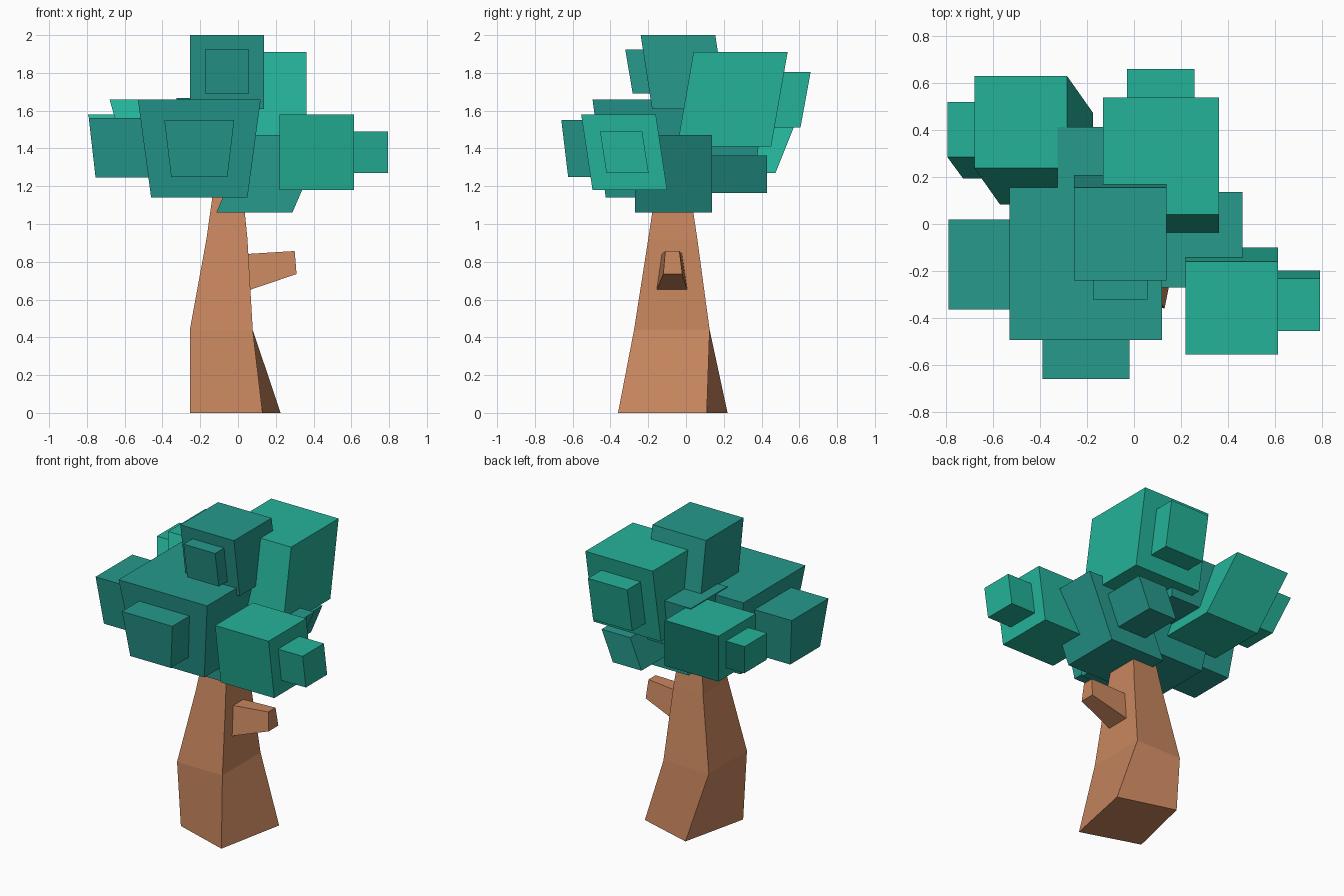
import bpy

default_cube = bpy.data.objects.get("Cube")
if default_cube:
    bpy.data.objects.remove(default_cube, do_unlink=True)


def make_material(name, color):
    material = bpy.data.materials.new(name)
    material.use_nodes = True
    material.diffuse_color = (*color, 1)
    shader = next(n for n in material.node_tree.nodes if n.type == 'BSDF_PRINCIPLED')
    shader.inputs["Base Color"].default_value = (*color, 1)
    return material


light_leaf = make_material("light teal leaves", (.018, .45, .32))
dark_leaf = make_material("dark teal leaves", (.019, .32, .265))
bark = make_material("brown bark", (.58, .24, .113))


def make_loft(name, material, rings):
    """Join four-cornered rings with side faces and cap both ends."""
    verts = [corner for ring in rings for corner in ring]
    last = len(verts) - 4
    faces = [(3, 2, 1, 0), tuple(range(last, last + 4))]
    for start in range(0, last, 4):
        for i in range(4):
            j = (i + 1) % 4
            faces.append((start + i, start + j, start + j + 4, start + i + 4))
    mesh = bpy.data.meshes.new(name)
    mesh.from_pydata(verts, [], faces)
    mesh.materials.append(material)
    mesh.update()
    part = bpy.data.objects.new(name, mesh)
    bpy.context.collection.objects.link(part)
    return part


def rectangle(x, y, z):
    """Level rectangle from an x range, a y range and a height."""
    return [(x[0], y[0], z), (x[1], y[0], z), (x[1], y[1], z), (x[0], y[1], z)]


def leaf_block(name, material, x, y, z, lean=(0, 0), inset=0):
    """Leaf box given by its top; the bottom is shifted by lean and inset."""
    low_x = (x[0] + lean[0] + inset, x[1] + lean[0] - inset)
    low_y = (y[0] + lean[1] + inset, y[1] + lean[1] - inset)
    make_loft(name, material, [rectangle(low_x, low_y, z[0]), rectangle(x, y, z[1])])


# Trunk: a twisted foot that bends and narrows upward
foot = [(-.255, -.235, 0), (.13, -.36, 0), (.225, .11, 0), (-.15, .22, 0)]
make_loft("trunk", bark, [
    foot,
    rectangle((-.255, .078), (-.275, .125), .44),
    rectangle((-.167, .05), (-.2, .06), .92),
    rectangle((-.125, .02), (-.155, .015), 1.22),
])

# Branch: a tapered stub on the side of the trunk
make_loft("branch", bark, [
    [(.03, -.16, .64), (.03, .01, .64), (.03, -.02, .84), (.03, -.13, .84)],
    [(.31, -.12, .735), (.31, -.02, .735), (.3, -.035, .857), (.3, -.11, .857)],
])

# Large front clump, narrowing downward, with three smaller clumps on its sides
leaf_block("front_leaves", dark_leaf, (-.53, .12), (-.495, .155), (1.14, 1.66), inset=.07)
leaf_block("front_leaves_bud", dark_leaf, (-.39, -.02), (-.66, -.29), (1.25, 1.55), inset=.036)
leaf_block("side_leaves", dark_leaf, (-.79, -.41), (-.365, .02), (1.245, 1.56), inset=.036)
leaf_block("rear_leaves", dark_leaf, (-.325, .055), (.03, .413), (1.355, 1.666), inset=.036)

# Leaning clumps, each with a small bud sharing its lean
leaf_block("left_leaves", light_leaf, (.22, .613), (-.555, -.16), (1.18, 1.58), (0, .06))
leaf_block("left_leaves_bud", light_leaf, (.57, .793), (-.455, -.232), (1.27, 1.49), (0, .034))
leaf_block("top_leaves", dark_leaf, (-.255, .138), (-.24, .155), (1.61, 2), (0, .06))
leaf_block("top_leaves_bud", dark_leaf, (-.175, .057), (-.322, -.09), (1.69, 1.925), (0, .04))
leaf_block("back_left_leaves", light_leaf, (-.132, .362), (.04, .538), (1.41, 1.91), (0, -.087))
leaf_block("back_left_leaves_bud", light_leaf, (-.03, .258), (.37, .66), (1.51, 1.805), (0, -.054))
leaf_block("back_right_leaves", light_leaf, (-.68, -.285), (.238, .63), (1.27, 1.66), (.11, -.156))
leaf_block("back_right_leaves_bud", light_leaf, (-.795, -.56), (.285, .52), (1.35, 1.58), (.067, -.091))
leaf_block("middle_leaves", dark_leaf, (.06, .463), (-.27, .137), (1.06, 1.47), (-.175, 0))
leaf_block("middle_leaves_bud", dark_leaf, (.11, .32), (.1, .428), (1.165, 1.362), (-.083, 0))
